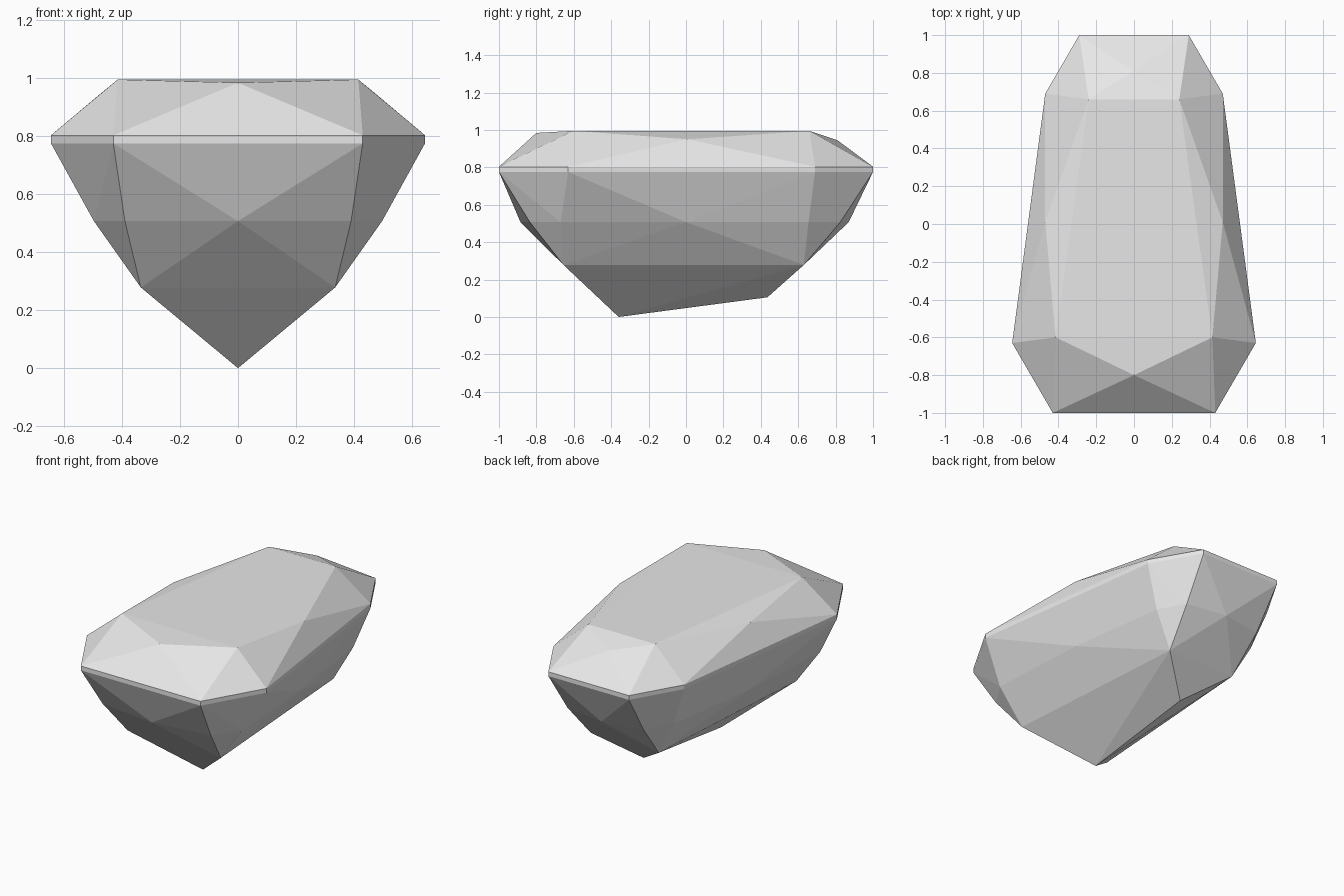
import bpy, bmesh, math

cube = bpy.data.objects.get("Cube")
if cube:
    bpy.data.objects.remove(cube, do_unlink=True)

# Stone colour
stone = bpy.data.materials.new("pale grey stone")
stone.use_nodes = True
stone.diffuse_color = (0.8, 0.8, 0.8, 1)
stone.node_tree.nodes["Principled BSDF"].inputs["Base Color"].default_value = (0.8, 0.8, 0.8, 1)

bm = bmesh.new()


def add_level(points):
    """Add corners, mirroring those that are off the centre line."""
    for x, y, z in points:
        for side in ((1, -1) if x else (1,)):
            bm.verts.new((side * x, y, z))


# Girdle: a thin upright band with eight sides
outline = [(0.43, -1), (0.645, -0.63), (0.47, 0.69), (0.29, 1)]
for height in (0.775, 0.803):
    add_level([(x, y, height) for x, y in outline])

# Crown: flat table and the facet tips around it
add_level([(0.415, -0.6, 0.995), (0.24, 0.66, 0.995)])
add_level([(0, -0.8, 0.984), (0.47, 0.01, 0.95), (0, 0.81, 0.945)])

# Pavilion: middle ring, lower corners and keel
add_level([(x, y, 0.507) for x, y in
           [(0, -0.885), (0.39, -0.835), (0.497, -0.67), (0.46, 0),
            (0.37, 0.655), (0.275, 0.825), (0, 0.87)]])
add_level([(0.335, -0.655, 0.278), (0.245, 0.63, 0.278)])
add_level([(0, -0.36, 0), (0, 0.435, 0.105)])

# Facets: wrap the corners and join coplanar faces
hull = bmesh.ops.convex_hull(bm, input=bm.verts[:])
spare = {v for v in hull["geom_interior"] + hull["geom_unused"]
         if isinstance(v, bmesh.types.BMVert)}
bmesh.ops.delete(bm, geom=list(spare), context='VERTS')
bmesh.ops.dissolve_limit(bm, angle_limit=math.radians(0.3),
                         verts=bm.verts[:], edges=bm.edges[:])
bmesh.ops.recalc_face_normals(bm, faces=bm.faces[:])

mesh = bpy.data.meshes.new("cut_gemstone")
bm.to_mesh(mesh)
bm.free()
mesh.materials.append(stone)
gem = bpy.data.objects.new("cut_gemstone", mesh)
bpy.context.collection.objects.link(gem)
